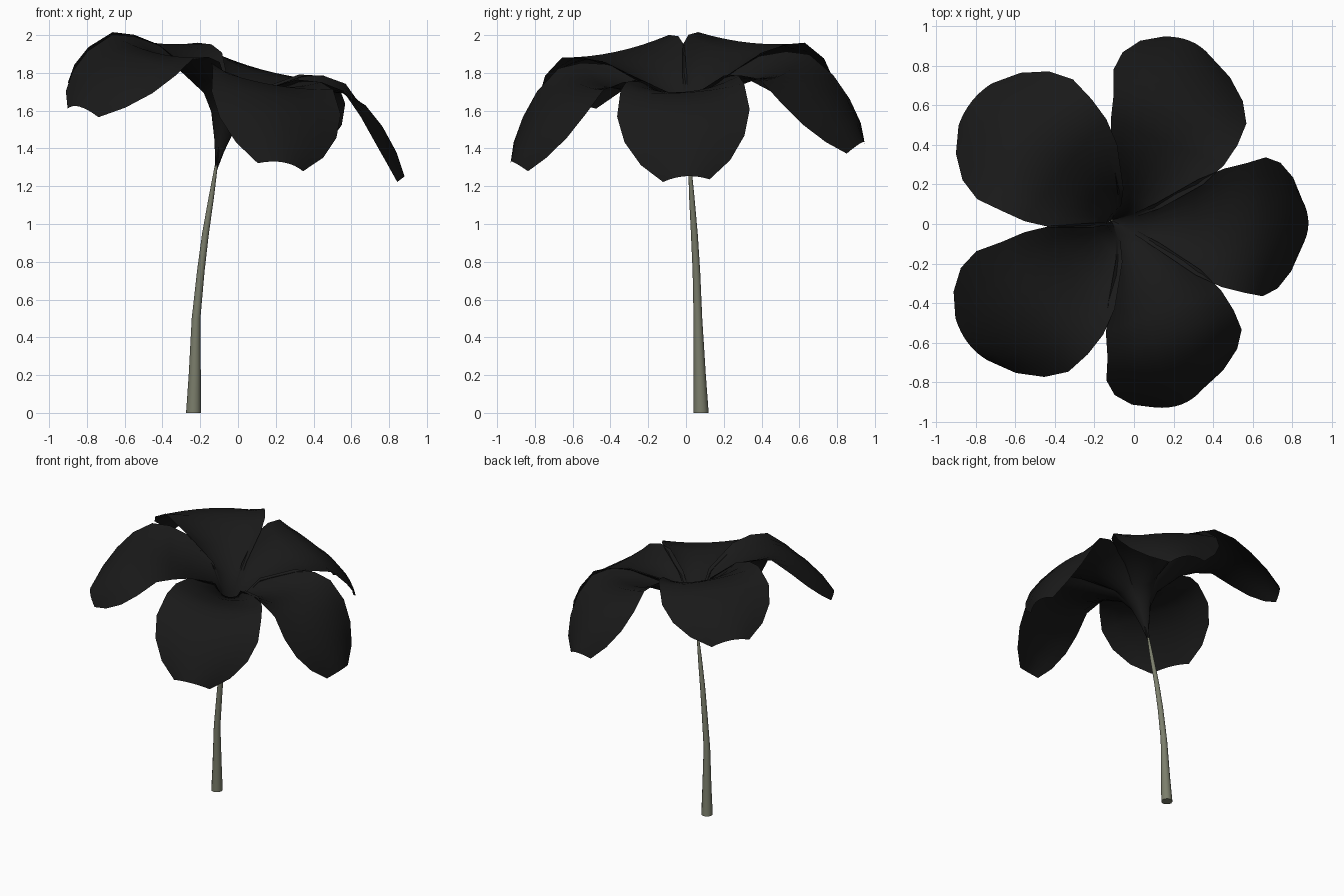
import bpy, bmesh, math
from mathutils import Vector, Matrix

if "Cube" in bpy.data.objects:
    bpy.data.objects.remove(bpy.data.objects["Cube"])


def material(name, rgb):
    m = bpy.data.materials.new(name)
    m.diffuse_color = (*rgb, 1)
    m.use_nodes = True
    m.node_tree.nodes["Principled BSDF"].inputs["Base Color"].default_value = m.diffuse_color
    return m


def mesh_object(name, bm, mat):
    bmesh.ops.recalc_face_normals(bm, faces=bm.faces)
    me = bpy.data.meshes.new(name)
    bm.to_mesh(me)
    bm.free()
    for p in me.polygons:
        p.use_smooth = len(p.vertices) <= 4
    me.materials.append(mat)
    ob = bpy.data.objects.new(name, me)
    bpy.context.collection.objects.link(ob)
    return ob


black = material("petal_black", (0.01, 0.01, 0.01))
olive = material("stem_olive", (0.2, 0.21, 0.15))

# Curved, tapering stem: (x, y, z, radius)
path = [(-.235, .08, 0, .04), (-.229, .073, .2, .032), (-.222, .063, .5, .023),
        (-.197, .055, .75, .02), (-.172, .044, .95, .018),
        (-.14, .03, 1.15, .014), (-.115, .02, 1.31, .008)]
SIDES = 12
bm = bmesh.new()
rings = []
for x, y, z, r in path:
    rings.append([bm.verts.new((x + r * math.cos(a), y + r * math.sin(a), z))
                  for a in (2 * math.pi * i / SIDES for i in range(SIDES))])
for lo, hi in zip(rings, rings[1:]):
    for i in range(SIDES):
        j = (i + 1) % SIDES
        bm.faces.new((lo[i], lo[j], hi[j], hi[i]))
bm.faces.new(rings[0][::-1])
bm.faces.new(rings[-1])
mesh_object("stem", bm, olive)

# Petal stations: reach, height, half width, edge cupping, end bulge
stations = [(0, 0, .008, 0, 0), (.03, .12, .022, .02, 0), (.065, .25, .06, .05, 0),
            (.14, .36, .12, .09, 0), (.33, .46, .255, .10, 0),
            (.46, .505, .315, .07, 0), (.58, .525, .345, .03, 0),
            (.71, .48, .37, -.04, .01), (.82, .39, .335, -.07, .02),
            (.92, .27, .25, -.06, .03), (.985, .155, .13, -.03, .03)]
COLS = 8
root = Vector((-.115, .02, 1.295))
tilt = Vector((0, 0, 1)).rotation_difference(Vector((.2, -.06, 1))).to_matrix()


def petal(name, degrees, lift=0.0, width=1.0):
    turn = tilt @ Matrix.Rotation(math.radians(degrees), 3, 'Z')
    bm = bmesh.new()
    rows = []
    for r, h, w, cup, bulge in stations:
        row = []
        for c in range(COLS + 1):
            v = 2 * c / COLS - 1
            p = Vector((r - bulge * v * v, w * v * width,
                        h + cup * v * v + lift * r))
            row.append(bm.verts.new(root + turn @ p))
        rows.append(row)
    for a, b in zip(rows, rows[1:]):
        for i in range(COLS):
            bm.faces.new((a[i], a[i + 1], b[i + 1], b[i]))
    mesh_object(name, bm, black)


# Five petals around the tilted flower axis
petal("petal_right", -1, 0, .95)
petal("petal_back_right", 68, 0)
petal("petal_back_left", 141, .07, 1.05)
petal("petal_front_left", -142, .06, 1.05)
petal("petal_front_right", -70, 0)
